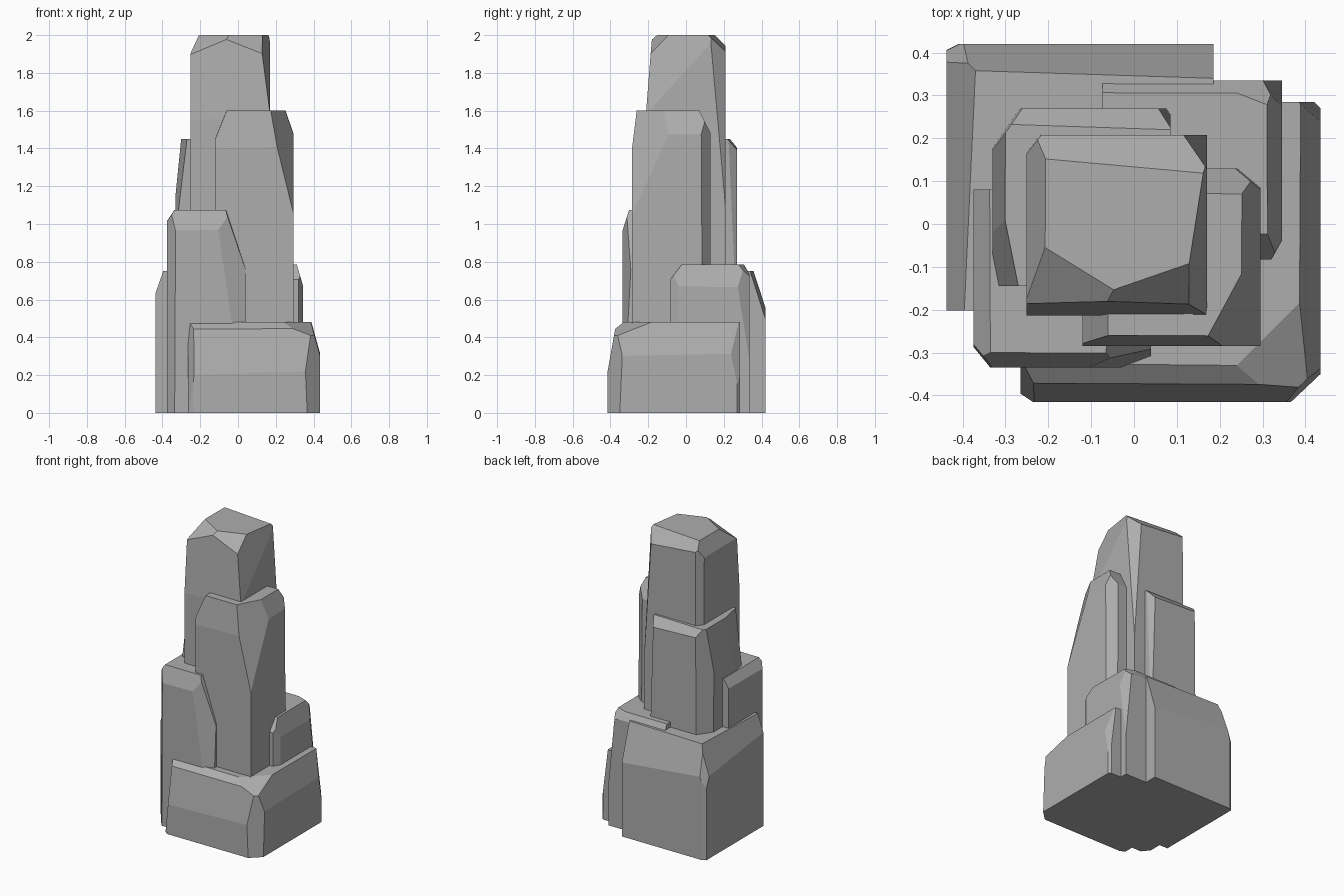
import bpy
import bmesh
from mathutils import Vector

cube = bpy.data.objects.get("Cube")
if cube:
    bpy.data.objects.remove(cube, do_unlink=True)

stone = bpy.data.materials.new("grey stone")
stone.use_nodes = True
stone.diffuse_color = (0.42, 0.42, 0.42, 1)
stone.node_tree.nodes["Principled BSDF"].inputs["Base Color"].default_value = stone.diffuse_color

FAR = 9  # reach of a cut that runs parallel to an edge
CORNERS = {
    "front_left": (1, -1), "front_right": (-1, -1),
    "back_left": (1, 1), "back_right": (-1, 1),
}


def rock(name, left, back, size, top, cuts):
    """Square block, given its left and back limits, chipped by flat cuts.
    Each cut slices off one top corner at a reach along x, y and z."""
    bm = bmesh.new()
    bmesh.ops.create_cube(bm, size=1)
    center = Vector((left - size / 2, back - size / 2, top / 2))
    for v in bm.verts:
        v.co = Vector((v.co.x * size, v.co.y * size, v.co.z * top)) + center
    for where, dx, dy, dz in cuts:
        sx, sy = CORNERS[where]
        corner = center + Vector((sx * size / 2, sy * size / 2, top / 2))
        normal = Vector((sx / dx, sy / dy, 1 / dz)).normalized()
        result = bmesh.ops.bisect_plane(
            bm, geom=bm.verts[:] + bm.edges[:] + bm.faces[:],
            plane_co=corner - Vector((sx * dx, 0, 0)), plane_no=normal,
            clear_outer=True, dist=1e-5)
        rim = [g for g in result["geom_cut"] if isinstance(g, bmesh.types.BMEdge)]
        bmesh.ops.holes_fill(bm, edges=rim)
    bmesh.ops.recalc_face_normals(bm, faces=bm.faces[:])
    mesh = bpy.data.meshes.new(name)
    bm.to_mesh(mesh)
    bm.free()
    mesh.materials.append(stone)
    bpy.context.collection.objects.link(bpy.data.objects.new(name, mesh))


# Wide foot of the formation
rock("front_base_rock", 0.435, 0.285, 0.7, 0.48, [
    ("front_right", FAR, 0.05, 0.28),
    ("front_right", FAR, 0.09, 0.07),
    ("front_right", 0.03, 0.02, FAR),
    ("front_right", 0.06, 0.1, 0.6),
    ("front_left", 0.05, FAR, 0.18),
    ("front_left", 0.09, 0.085, 2),
    ("front_left", 0.28, 0.28, 0.1),
    ("back_left", 0.015, 0.015, FAR),
    ("back_left", 0.05, 0.08, 0.4),
])
rock("back_base_rock", 0.185, 0.42, 0.622, 0.75, [
    ("back_left", 2.5, 0.08, 0.25),
    ("back_right", 0.07, 1.5, 0.2),
    ("back_right", 0.11, 0.12, 0.3),
    ("back_right", 0.03, 0.015, FAR),
])

# Middle columns
rock("back_left_column", 0.345, 0.335, 0.418, 0.785, [
    ("back_left", 0.035, FAR, 0.12),
    ("back_left", FAR, 0.03, 0.05),
    ("back_left", 0.18, 0.07, 0.08),
    ("back_left", 0.05, 0.08, 0.5),
    ("front_left", FAR, 0.06, 0.08),
    ("front_left", 0.025, 0.045, FAR),
])
rock("front_right_column", 0.04, 0.08, 0.415, 1.075, [
    ("front_right", 0.045, 0.055, FAR),
    ("front_right", FAR, 0.035, 0.11),
    ("front_right", 0.04, FAR, 0.06),
    ("front_left", 0.11, 0.9, 0.33),
    ("front_left", 0.16, 0.06, 1.1),
])
rock("back_right_column", 0.085, 0.27, 0.415, 1.45, [
    ("back_right", 0.07, 0.1, FAR),
    ("back_right", 0.03, FAR, 0.3),
    ("back_left", 1.5, 0.05, 0.06),
    ("back_left", 0.03, 0.045, 1),
    ("front_right", 0.06, 0.3, 0.5),
])

# Tall columns
rock("front_left_column", 0.295, 0.13, 0.415, 1.6, [
    ("front_right", FAR, 0.025, 0.2),
    ("front_right", 0.06, FAR, 0.15),
    ("front_left", 0.135, 0.25, 0.55),
    ("front_left", 0.045, FAR, 0.13),
    ("back_left", 0.06, 0.05, FAR),
    ("back_left", FAR, 0.06, 0.12),
])
rock("summit_column", 0.17, 0.208, 0.421, 2, [
    ("front_right", FAR, 0.035, 0.45),
    ("front_right", 0.3, 0.185, 0.12),
    ("front_left", 0.39, 0.135, 0.14),
    ("front_left", 0.06, 0.385, 0.42),
    ("back_right", 0.045, FAR, 0.1),
    ("back_right", 0.035, 0.045, FAR),
    ("back_left", 1, 0.09, 0.09),
    ("back_left", 0.06, 0.08, 0.9),
])
